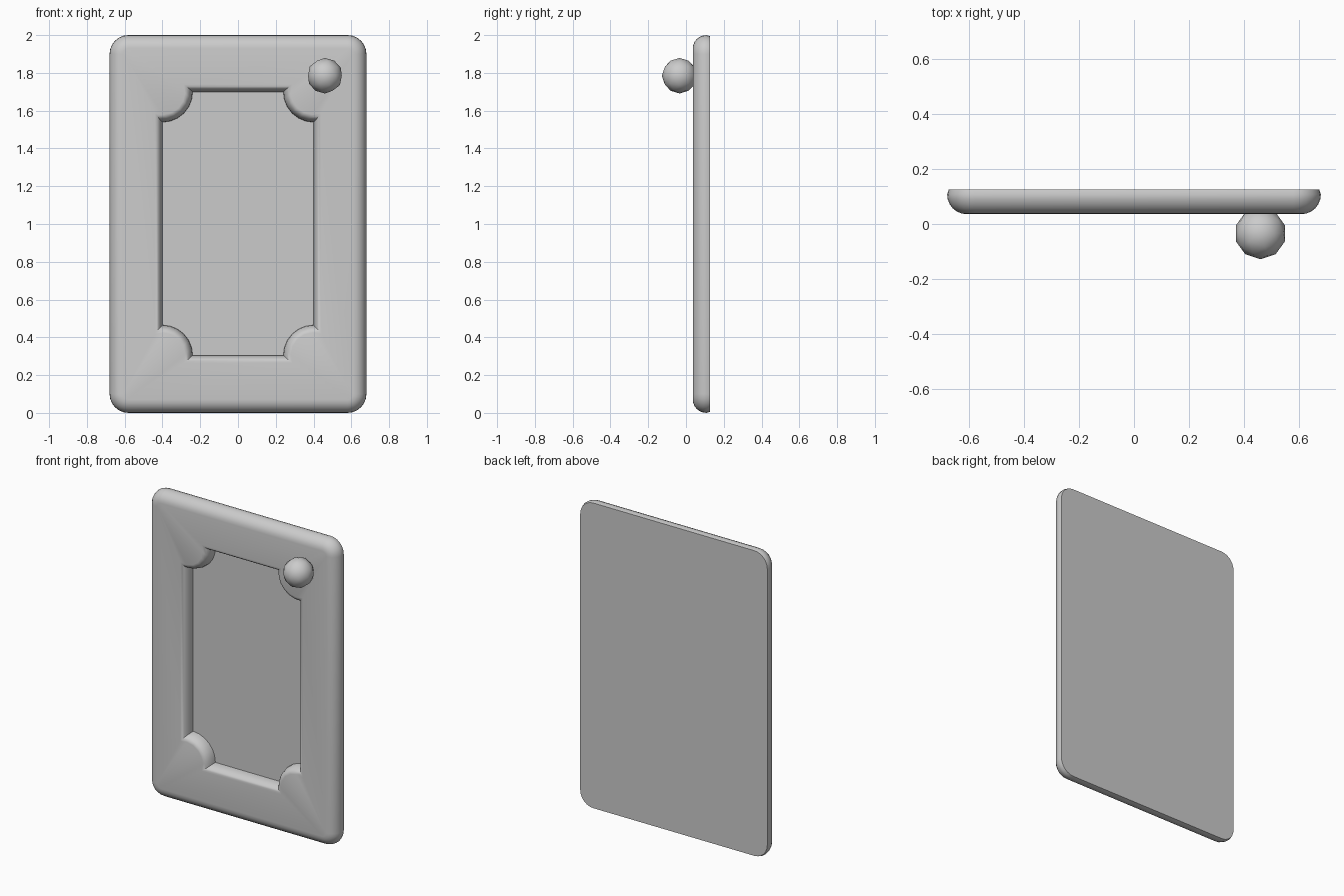
import bpy, bmesh
from math import sin, cos, asin, pi

cube = bpy.data.objects.get("Cube")
if cube:
    bpy.data.objects.remove(cube, do_unlink=True)

mat = bpy.data.materials.new("plain_grey")
mat.use_nodes = True
GREY = (0.6, 0.6, 0.6, 1)
mat.diffuse_color = GREY
mat.node_tree.nodes["Principled BSDF"].inputs["Base Color"].default_value = GREY

CORNERS = ((1, 1), (-1, 1), (-1, -1), (1, -1))
FRONT, SIDE, BACK, FLOOR = 0.036, 0.108, 0.126, 0.11
STEPS = 6


def outer_outline(inset):
    """Rounded rectangle of the slab."""
    r = 0.1 - inset
    pts = []
    for i, (sx, sz) in enumerate(CORNERS):
        for k in range(STEPS + 1):
            a = (i + k / STEPS) * pi / 2
            pts.append((sx * 0.58 + r * cos(a), 1 + sz * 0.9 + r * sin(a)))
    return pts


def recess_outline(grow):
    """Rectangle whose corners are bitten by round bosses."""
    r = 0.16 - grow
    over = asin(grow / r)
    pts = []
    for sx, sz in CORNERS:
        arc = [-over + (pi / 2 + 2 * over) * k / STEPS for k in range(STEPS + 1)]
        if sx * sz > 0:
            arc.reverse()
        for t in arc:
            pts.append((sx * (0.40 - r * cos(t)), 1.002 + sz * (0.697 - r * sin(t))))
    return pts


def add_loop(bm, pts, y):
    return [bm.verts.new((x, y, z)) for x, z in pts]


def skin(bm, loops):
    for a, b in zip(loops, loops[1:]):
        for i in range(len(a)):
            j = (i + 1) % len(a)
            bm.faces.new((a[i], a[j], b[j], b[i]))


def finish(bm, name):
    bmesh.ops.recalc_face_normals(bm, faces=bm.faces[:])
    mesh = bpy.data.meshes.new(name)
    bm.to_mesh(mesh)
    bm.free()
    mesh.materials.append(mat)
    obj = bpy.data.objects.new(name, mesh)
    bpy.context.collection.objects.link(obj)
    bpy.ops.object.select_all(action='DESELECT')
    obj.select_set(True)
    bpy.context.view_layer.objects.active = obj
    bpy.ops.object.shade_smooth_by_angle(angle=0.6)


# Door slab: flat back, then the rounded outer edge
bm = bmesh.new()
loops = [add_loop(bm, outer_outline(0.006), BACK)]
for k in range(STEPS + 1):
    t = k / STEPS * pi / 2
    loops.append(add_loop(bm, outer_outline(0.07 * (1 - cos(t))),
                          SIDE - (SIDE - FRONT) * sin(t)))

# Front frame and the rounded lip down into the sunken panel
for k in range(STEPS + 1):
    t = k / STEPS * pi / 2
    loops.append(add_loop(bm, recess_outline(0.04 * (1 - sin(t))),
                          FRONT + (FLOOR - FRONT) * (1 - cos(t))))
skin(bm, loops)
bm.faces.new(loops[0])
bm.faces.new(loops[-1])
finish(bm, "door_panel")

# Round door knob
bm = bmesh.new()
bmesh.ops.create_icosphere(bm, subdivisions=2, radius=0.094)
bmesh.ops.translate(bm, verts=bm.verts[:], vec=(0.46, -0.034, 1.785))
finish(bm, "door_knob")
